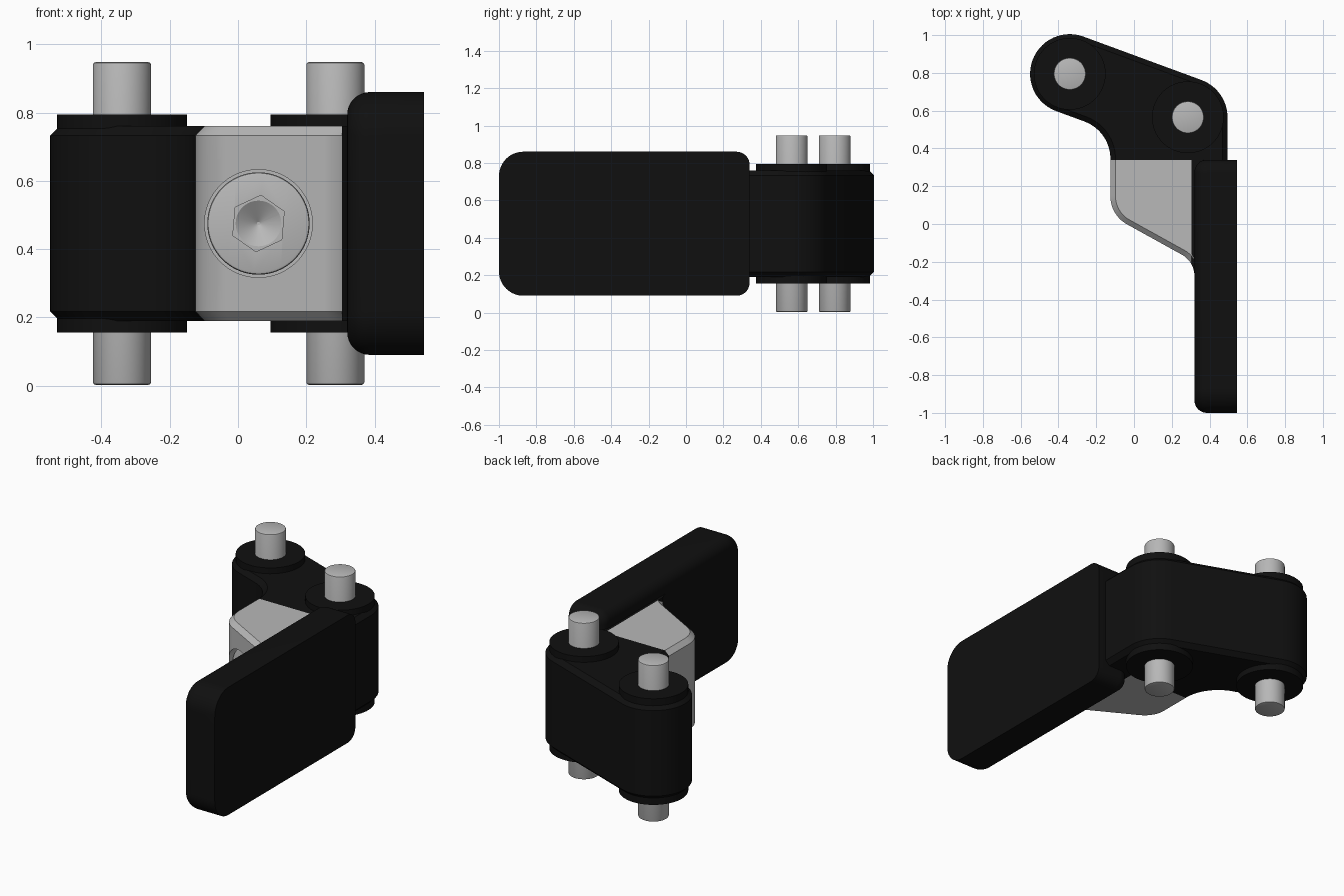
import bpy, bmesh, math
from mathutils import Matrix, Vector

if "Cube" in bpy.data.objects:
    bpy.data.objects.remove(bpy.data.objects["Cube"])

def material(name, c):
    m = bpy.data.materials.new(name)
    m.diffuse_color = (c, c, c, 1)
    m.use_nodes = True
    m.node_tree.nodes["Principled BSDF"].inputs["Base Color"].default_value = m.diffuse_color
    return m

BLACK = material("matte_black", 0.005)
STEEL = material("light_steel", 0.48)
MID = 0.475                      # mid height of the whole hinge
Z0, Z1 = 0.19, 0.76              # body height range

def finish(name, bm, mat):
    bmesh.ops.recalc_face_normals(bm, faces=bm.faces)
    me = bpy.data.meshes.new(name)
    bm.to_mesh(me)
    bm.free()
    ob = bpy.data.objects.new(name, me)
    bpy.context.collection.objects.link(ob)
    me.materials.append(mat)
    return ob

def smooth(ob):
    bpy.ops.object.select_all(action='DESELECT')
    ob.select_set(True)
    bpy.context.view_layer.objects.active = ob
    bpy.ops.object.shade_smooth_by_angle(angle=math.radians(30))

def rounded(corners, steps=14):
    """Polygon from (u, v, radius) corners with true arc fillets."""
    out = []
    for i, (u, v, r) in enumerate(corners):
        p = Vector((u, v))
        if r == 0:
            out.append(p)
            continue
        a = (Vector(corners[i - 1][:2]) - p).normalized()
        b = (Vector(corners[(i + 1) % len(corners)][:2]) - p).normalized()
        half = a.angle(b) / 2
        c = p + (a + b).normalized() * (r / math.sin(half))
        t = r / math.tan(half)
        s, e = p + a * t - c, p + b * t - c
        turn = math.atan2(s.x * e.y - s.y * e.x, s.dot(e))
        for k in range(steps + 1):
            out.append(c + Matrix.Rotation(turn * k / steps, 2) @ s)
    return out

def prism(name, pts, lo, hi, mat, place=lambda u, v, w: (u, v, w),
          bevel=0, segs=1, pick=lambda e: True):
    """Extrude a profile and bevel the chosen rim edges."""
    bm = bmesh.new()
    low = [bm.verts.new(place(p[0], p[1], lo)) for p in pts]
    high = [bm.verts.new(place(p[0], p[1], hi)) for p in pts]
    caps = [bm.faces.new(low), bm.faces.new(high)]
    n = len(pts)
    for i in range(n):
        j = (i + 1) % n
        bm.faces.new((low[i], low[j], high[j], high[i]))
    bmesh.ops.recalc_face_normals(bm, faces=bm.faces)
    if bevel:
        rim = [e for f in caps for e in f.edges if pick(e)]
        bmesh.ops.bevel(bm, geom=rim, offset=bevel, offset_type='OFFSET',
                        segments=segs, profile=0.5, affect='EDGES',
                        clamp_overlap=False)
    return finish(name, bm, mat)

def cylinder(name, centre, r, depth, mat, axis='Z', sides=64, r2=None, bevel=0, spin=0):
    bm = bmesh.new()
    m = Matrix.Translation(centre)
    if axis == 'Y':              # local +z points to +y
        m = m @ Matrix.Rotation(-math.pi / 2, 4, 'X')
    m = m @ Matrix.Rotation(spin, 4, 'Z')
    bmesh.ops.create_cone(bm, cap_ends=True, segments=sides, radius1=r,
                          radius2=r if r2 is None else r2, depth=depth, matrix=m)
    if bevel:
        rim = [e for e in bm.edges if any(len(f.verts) > 4 for f in e.link_faces)]
        bmesh.ops.bevel(bm, geom=rim, offset=bevel, segments=2, profile=0.5, affect='EDGES')
    return finish(name, bm, mat)

def cut(ob, cutter):
    mod = ob.modifiers.new("cut", 'BOOLEAN')
    mod.operation = 'DIFFERENCE'
    mod.solver = 'EXACT'
    mod.object = cutter
    bpy.context.view_layer.objects.active = ob
    bpy.ops.object.modifier_apply(modifier=mod.name)
    bpy.data.objects.remove(cutter)

def on_line(edge, axis, value):
    return all(abs(v.co[axis] - value) < 1e-4 for v in edge.verts)

# Hinge link: rounded arm around both pins
A, B, R = Vector((-0.34, 0.795)), Vector((0.285, 0.565)), 0.21
d = (B - A).normalized()
n = Vector((-d.y, d.x))
slope = d.y / d.x
top_a, low_a = A - d * R + n * R, A - d * R - n * R
link = rounded([
    (low_a.x, low_a.y, R - 0.0005),
    (-0.125, low_a.y + slope * (-0.125 - low_a.x), 0.21),
    (-0.125, 0.34, 0), (0.495, 0.34, 0),
    (0.495, top_a.y + slope * (0.495 - top_a.x), R),
    (top_a.x, top_a.y, R - 0.0005)])
smooth(prism("hinge_link", link, Z0, Z1, BLACK, bevel=0.027,
             pick=lambda e: not on_line(e, 1, 0.34)))

# Pins and the bosses around them
for side, p in (("left", A), ("right", B)):
    smooth(cylinder(side + "_boss", (p.x, p.y, MID), 0.19, 0.64, BLACK))
    smooth(cylinder(side + "_pin", (p.x, p.y, MID), 0.085, 0.945, STEEL, bevel=0.007))

# Concave fillet between the slanted block face and the plate
FC, FR = Vector((0.19, -0.276)), 0.13
def fillet(a0, a1, steps=10):
    return [FC + FR * Vector((math.cos(math.radians(a0 + (a1 - a0) * k / steps)),
                              math.sin(math.radians(a0 + (a1 - a0) * k / steps))))
            for k in range(steps + 1)]

# Clamp block with slanted front, bored for the screw
corner = rounded([(-0.125, 0.34, 0), (-0.125, 0.047, 0.17), (0.24, -0.155, 0)])[:-1]
arc = fillet(61, 27.8)
arc[-1].x = 0.305
block = prism("clamp_block", corner + arc + [Vector((0.305, 0.34))], Z0, Z1, STEEL,
              bevel=0.027,
              pick=lambda e: not (on_line(e, 1, 0.34) or on_line(e, 0, 0.305)))
cut(block, cylinder("bore_cutter", (0.06, -0.1, MID), 0.158, 0.7, STEEL, 'Y'))
smooth(block)

# Socket head screw with a hexagon recess and drilled bottom
screw = cylinder("socket_screw", (0.06, 0.17, MID), 0.15, 0.2, STEEL, 'Y', bevel=0.008)
cut(screw, cylinder("hex_cutter", (0.06, 0.08, MID), 0.083, 0.12, STEEL, 'Y', 6,
                    spin=math.radians(5)))
cut(screw, cylinder("drill_cutter", (0.06, 0.159, MID), 0.07, 0.042, STEEL, 'Y', 48, r2=0.005))
smooth(screw)

# Web joining the block to the plate
web = [Vector((0.305, 0.34))] + fillet(27.8, 0) + [Vector((0.42, -0.276)), Vector((0.42, 0.34))]
smooth(prism("plate_web", web, Z0, Z1, BLACK))

# Handle plate: rounded outline, soft edge on the inner side only
outline = rounded([(-1, 0.09, 0.13), (0.34, 0.09, 0.07), (0.34, 0.86, 0.07), (-1, 0.86, 0.13)])
smooth(prism("handle_plate", outline, 0.32, 0.545, BLACK,
             place=lambda u, v, w: (w, u, v), bevel=0.066, segs=8,
             pick=lambda e: on_line(e, 0, 0.32)))
